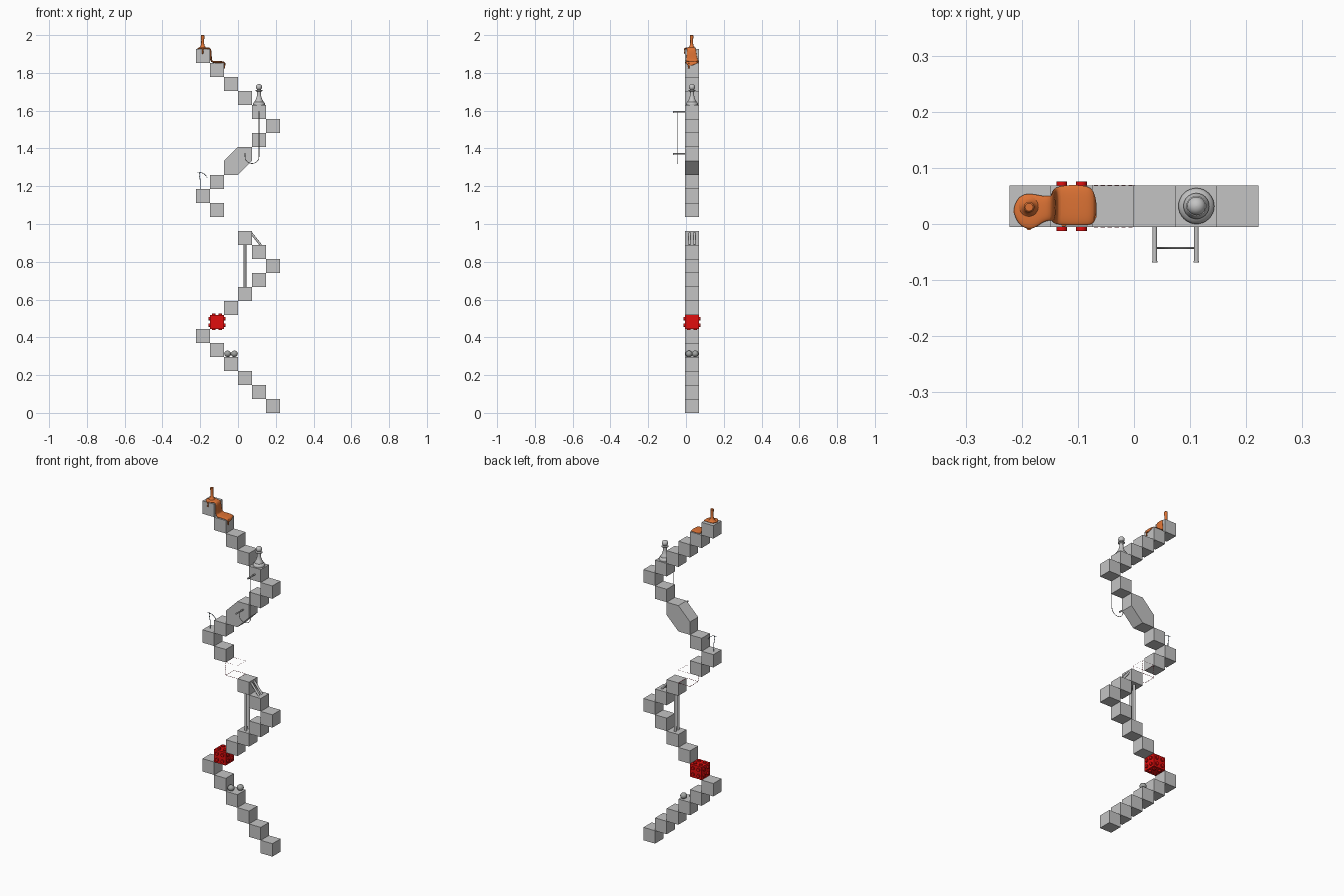
import bpy, bmesh, math
from mathutils import Vector

if "Cube" in bpy.data.objects:
    bpy.data.objects.remove(bpy.data.objects["Cube"])

S = 0.0741      # cube edge, also the climb of each step
YC = 0.032      # centre line of the chain


def mat(name, c):
    m = bpy.data.materials.new(name)
    m.diffuse_color = (*c, 1)
    m.use_nodes = True
    m.node_tree.nodes["Principled BSDF"].inputs["Base Color"].default_value = m.diffuse_color
    return m


GREY = mat("grey", (0.55, 0.55, 0.55))
STONE = mat("mid grey", (0.36, 0.37, 0.36))
RED = mat("red", (0.75, 0.004, 0.004))
ORANGE = mat("orange", (0.72, 0.17, 0.035))
DARK = mat("blue grey", (0.14, 0.2, 0.26))
PINK = mat("dark pink", (0.5, 0.08, 0.12))


def finish(name, bm, material, smooth=False):
    bmesh.ops.recalc_face_normals(bm, faces=bm.faces)
    me = bpy.data.meshes.new(name)
    bm.to_mesh(me)
    bm.free()
    ob = bpy.data.objects.new(name, me)
    bpy.context.collection.objects.link(ob)
    me.materials.append(material)
    if smooth:
        bpy.ops.object.select_all(action='DESELECT')
        ob.select_set(True)
        bpy.context.view_layer.objects.active = ob
        bpy.ops.object.shade_smooth_by_angle(angle=math.radians(40))
    return ob


def add_box(bm, c, size):
    vs = bmesh.ops.create_cube(bm, size=1)["verts"]
    for v in vs:
        v.co = Vector([v.co[k] * size[k] + c[k] for k in range(3)])


def add_rod(bm, a, b, r, seg=16):
    a, b = Vector(a), Vector(b)
    d = b - a
    vs = bmesh.ops.create_cone(bm, cap_ends=True, segments=seg, radius1=r, radius2=r, depth=d.length)["verts"]
    q = d.to_track_quat('Z', 'Y')
    for v in vs:
        v.co = q @ v.co + (a + b) / 2


def lathe(name, prof, cx, cy, z0, material, seg=32):
    bm = bmesh.new()
    rings = [[bm.verts.new((cx + r * math.cos(2 * math.pi * i / seg), cy + r * math.sin(2 * math.pi * i / seg), z0 + z))
              for i in range(seg)] for r, z in prof]
    for a, b in zip(rings, rings[1:]):
        for i in range(seg):
            j = (i + 1) % seg
            bm.faces.new((a[i], a[j], b[j], b[i]))
    bm.faces.new(rings[0])
    bm.faces.new(rings[-1])
    return finish(name, bm, material, True)


def wire(name, pts, r, material):
    bm = bmesh.new()
    for a, b in zip(pts, pts[1:]):
        add_rod(bm, a, b, r, 8)
    return finish(name, bm, material, True)


def pos(i):
    """Centre of the i-th step of the zigzag."""
    k = i % 10
    k = k if k <= 5 else 10 - k
    return Vector(((2.5 - k) * S, YC, (i + 0.5) * S))


# Plain cubes of the zigzag chain
for i in range(26):
    if i in (6, 13, 17, 18):
        continue
    bm = bmesh.new()
    add_box(bm, pos(i), (S, S, S))
    finish("step_cube_%02d" % i, bm, GREY)

# Two steps merged into one stretched block
a, b, h = pos(17), pos(18), S / 2
prof = [(a.x - h, a.z - h), (a.x + h, a.z - h), (b.x + h, b.z - h),
        (b.x + h, b.z + h), (b.x - h, b.z + h), (a.x - h, a.z + h)]
bm = bmesh.new()
f = bm.faces.new([bm.verts.new((x, YC - h, z)) for x, z in prof])
ext = bmesh.ops.extrude_face_region(bm, geom=[f])["geom"]
bmesh.ops.translate(bm, vec=(0, S, 0), verts=[g for g in ext if isinstance(g, bmesh.types.BMVert)])
finish("stretched_block", bm, GREY)

# Red cube with four studs on every side
c = pos(6)
bm = bmesh.new()
add_box(bm, c, (S, S, S))
for ax in range(3):
    for sg in (-1, 1):
        for u in (-1, 1):
            for w in (-1, 1):
                p, q = [0, 0, 0], [0, 0, 0]
                p[ax], q[ax] = sg * (h - 0.002), sg * (h + 0.007)
                p[(ax + 1) % 3] = q[(ax + 1) % 3] = u * 0.0175
                p[(ax + 2) % 3] = q[(ax + 2) % 3] = w * 0.0175
                add_rod(bm, c + Vector(p), c + Vector(q), 0.0095, 20)
finish("studded_cube", bm, RED, True)

# Missing step: dashed outline of a cube
c = pos(13)
bm = bmesh.new()
for ax in range(3):
    for u in (-1, 1):
        for w in (-1, 1):
            for k in range(6):
                o = Vector()
                o[ax] = (k - 2.5) * S / 6
                o[(ax + 1) % 3], o[(ax + 2) % 3] = u * h, w * h
                t = 0.0018 if ax < 2 and o.z < 0 else 0.0009
                size = [t, t, t]
                size[ax] = S / 10
                add_box(bm, c + o, size)
finish("dashed_outline", bm, PINK)

# Two pebbles on the lower cube
c = pos(3)
for n, s in (("left", -1), ("right", 1)):
    bm = bmesh.new()
    bmesh.ops.create_uvsphere(bm, u_segments=24, v_segments=14, radius=0.018)
    for v in bm.verts:
        v.co = Vector((v.co.x, v.co.y, v.co.z * 0.95)) + c + Vector((s * 0.018, s * 0.0165, h + 0.0165))
    finish("pebble_" + n, bm, STONE, True)

# Twin posts and leaning rods around the middle cubes
for n, y in (("front", YC - 0.013), ("back", YC + 0.013)):
    bm = bmesh.new()
    add_rod(bm, (S / 2, y, 9 * S), (S / 2, y, 12 * S), 0.007)
    finish("post_" + n, bm, GREY, True)
    bm = bmesh.new()
    add_rod(bm, (0.070, y, 0.952), (0.121, y, 0.888), 0.006)
    finish("leaning_rod_" + n, bm, GREY, True)

# Pawn on its cube
pawn = [(0.031, 0), (0.032, 0.006), (0.029, 0.013), (0.023, 0.017), (0.023, 0.021), (0.017, 0.03),
        (0.012, 0.045), (0.0095, 0.064), (0.0095, 0.07), (0.018, 0.074), (0.018, 0.078), (0.010, 0.081)]
pawn += [(0.0165 * math.sin(t), 0.0945 - 0.0165 * math.cos(t)) for t in [0.7 + 0.24 * k for k in range(11)]]
lathe("pawn", pawn, pos(21).x, YC, 22 * S, GREY)

# Pegs sticking out of the front, and the rope hung between them
p1, p2 = pos(21), pos(18)
for n, p in (("upper", p1), ("lower", p2)):
    bm = bmesh.new()
    add_rod(bm, (p.x, YC - h + 0.002, p.z), (p.x, -0.069, p.z), 0.004)
    add_rod(bm, (p.x, -0.066, p.z), (p.x, -0.069, p.z), 0.005)
    finish("peg_" + n, bm, GREY, True)
r = (p1.x - p2.x) / 2
pts = [(p1.x, -0.043, p1.z), (p1.x, -0.043, 1.357)]
pts += [((p1.x + p2.x) / 2 + r * math.cos(t), -0.043, 1.357 - r * math.sin(t))
        for t in [math.pi * k / 16 for k in range(1, 17)]]
pts.append((p2.x, -0.043, p2.z))
wire("rope", pts, 0.0016, GREY)

# Thin stem with a bent hood on the left corner
wire("hood_stem", [(-0.2, YC, 1.184), (-0.2, YC, 1.232), (-0.205, YC, 1.26), (-0.203, YC, 1.275)], 0.0016, DARK)
wire("hood_arc", [(-0.205 + 0.045 * math.cos(t), YC, 1.228 + 0.045 * math.sin(t))
                  for t in [0.35 + 0.16 * k for k in range(10)]], 0.0014, DARK)

# Melted sheet: oval section swept over both top cubes (x, z, y centre, half width)
path = [(-0.213, 1.926, 0.025, 0.006), (-0.208, 1.929, 0.024, 0.022), (-0.195, 1.930, 0.023, 0.032),
        (-0.178, 1.930, 0.022, 0.032), (-0.162, 1.930, 0.027, 0.023), (-0.150, 1.929, 0.028, 0.022),
        (-0.1455, 1.920, 0.029, 0.024), (-0.1445, 1.890, 0.030, 0.027), (-0.143, 1.866, 0.032, 0.031),
        (-0.135, 1.857, 0.033, 0.035), (-0.110, 1.857, 0.034, 0.037), (-0.085, 1.857, 0.033, 0.036),
        (-0.074, 1.855, 0.031, 0.032), (-0.0715, 1.846, 0.028, 0.024), (-0.0715, 1.838, 0.022, 0.008)]
bm = bmesh.new()
rings = []
for k, (x, z, yc, w) in enumerate(path):
    p, q = path[max(k - 1, 0)], path[min(k + 1, len(path) - 1)]
    t = Vector((q[0] - p[0], 0, q[1] - p[1])).normalized()
    nrm = Vector((-t.z, 0, t.x))
    ring = []
    for j in range(14):
        an = 2 * math.pi * j / 14
        cs, sn = math.cos(an), math.sin(an)
        cy = math.copysign(abs(cs) ** 0.7, cs)
        ring.append(bm.verts.new(Vector((x, yc + w * cy, z)) + nrm * 0.0055 * sn))
    rings.append(ring)
for a, b in zip(rings, rings[1:]):
    for j in range(14):
        bm.faces.new((a[j], a[(j + 1) % 14], b[(j + 1) % 14], b[j]))
bm.faces.new(rings[0])
bm.faces.new(rings[-1])
sheet = finish("melted_sheet", bm, ORANGE, True)
sub = sheet.modifiers.new("soften", 'SUBSURF')
sub.levels = sub.render_levels = 2

# Falling strand that feeds the sheet
lathe("poured_strand", [(0.022, 0), (0.016, 0.004), (0.011, 0.011), (0.008, 0.022), (0.0075, 0.04),
                        (0.009, 0.056), (0.0095, 0.066), (0.007, 0.0685)], -0.187, 0.03, 1.9315, ORANGE, 24)

# Drips over the edges
for n, x, y, top, bot in (("front", -0.187, -0.006, 1.929, 1.900), ("left", -0.210, 0.022, 1.928, 1.908),
                          ("right", -0.0715, 0.014, 1.852, 1.822), ("front_low", -0.125, 0.0, 1.857, 1.852)):
    L = top - bot
    lathe("drip_" + n, [(0.0005, 0), (0.0032, 0.0015), (0.004, 0.004), (0.003, L * 0.6), (0.005, L)],
          x, y, bot, ORANGE, 14)
